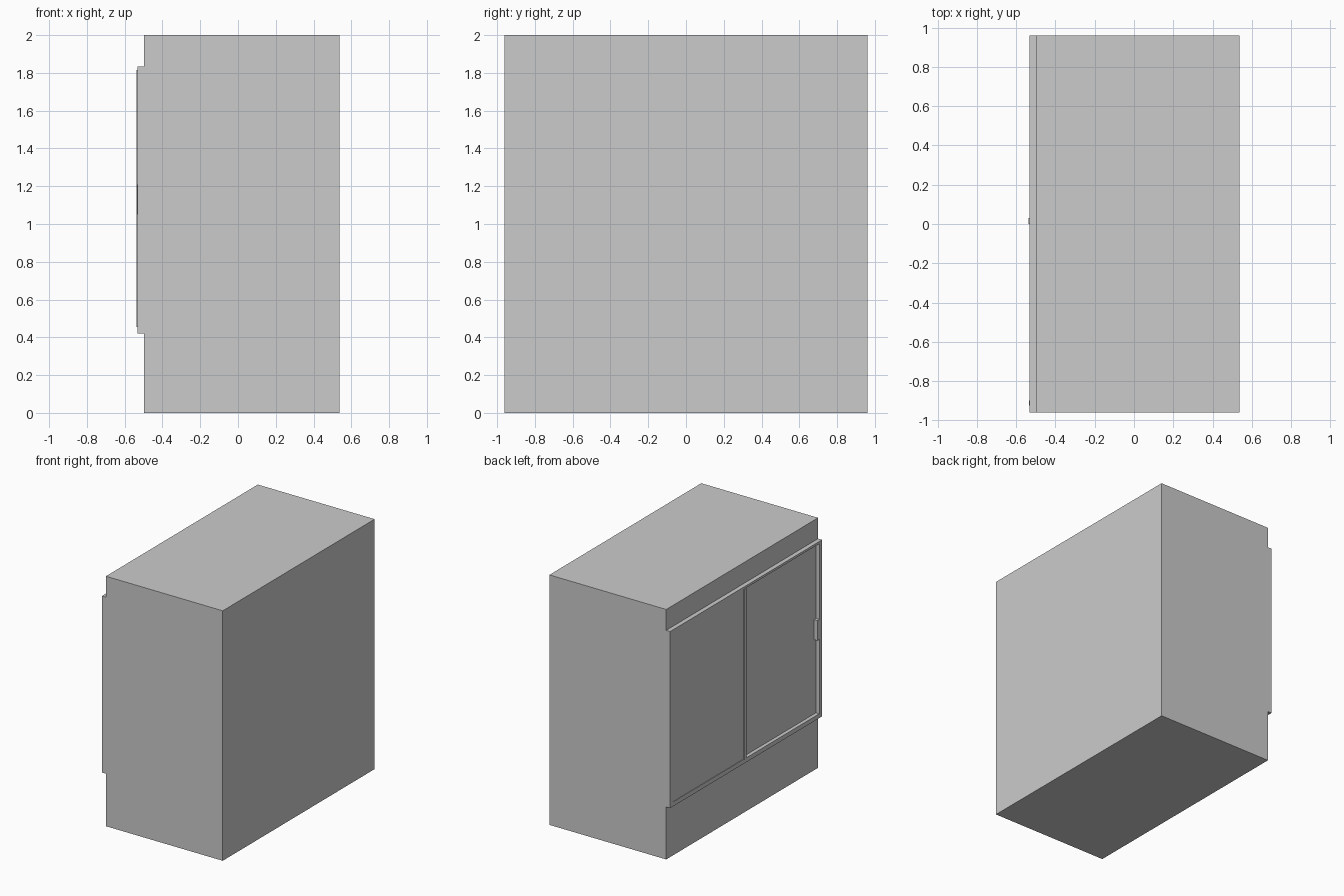
import bpy

if "Cube" in bpy.data.objects:
    bpy.data.objects.remove(bpy.data.objects["Cube"])


def box(name, x, y, z):
    """Axis-aligned box from (min, max) pairs."""
    bpy.ops.mesh.primitive_cube_add(size=1, location=[(a + b) / 2 for a, b in (x, y, z)])
    ob = bpy.context.object
    ob.name = name
    ob.scale = [b - a for a, b in (x, y, z)]
    bpy.ops.object.transform_apply(location=True, rotation=False, scale=True)
    return ob


HALF = 0.96                  # half width of wall and window
WALL, FACE = -0.497, -0.532  # wall surface and frame surface
Z0, Z1 = 0.42, 1.833         # outer frame height
I0, I1 = 0.455, 1.815        # opening height
EDGE = 0.925                 # opening half width

# Solid wall block
box("wall_block", (WALL, 0.537), (-HALF, HALF), (0, 2))

# Window frame: two rails and two side jambs
box("frame_bottom_rail", (FACE, WALL), (-HALF, HALF), (Z0, I0))
box("frame_top_rail", (FACE, WALL), (-HALF, HALF), (I1, Z1))
for side, name in ((-1, "front"), (1, "back")):
    y = sorted((side * EDGE, side * HALF))
    box(f"frame_jamb_{name}", (FACE, WALL), y, (I0, I1))

# Outer sliding pane, almost flush, and inner pane set deep in the frame
box("outer_pane", (-0.528, WALL), (0.03, EDGE), (I0, I1))
box("inner_pane", (-0.503, WALL), (-EDGE, 0.0), (I0, I1))

# Meeting stile between the panes and the pull handle
box("meeting_stile", (-0.537, WALL), (0.0, 0.03), (I0, I1))
box("pull_handle", (-0.534, -0.503), (-EDGE, -0.9), (1.05, 1.21))
